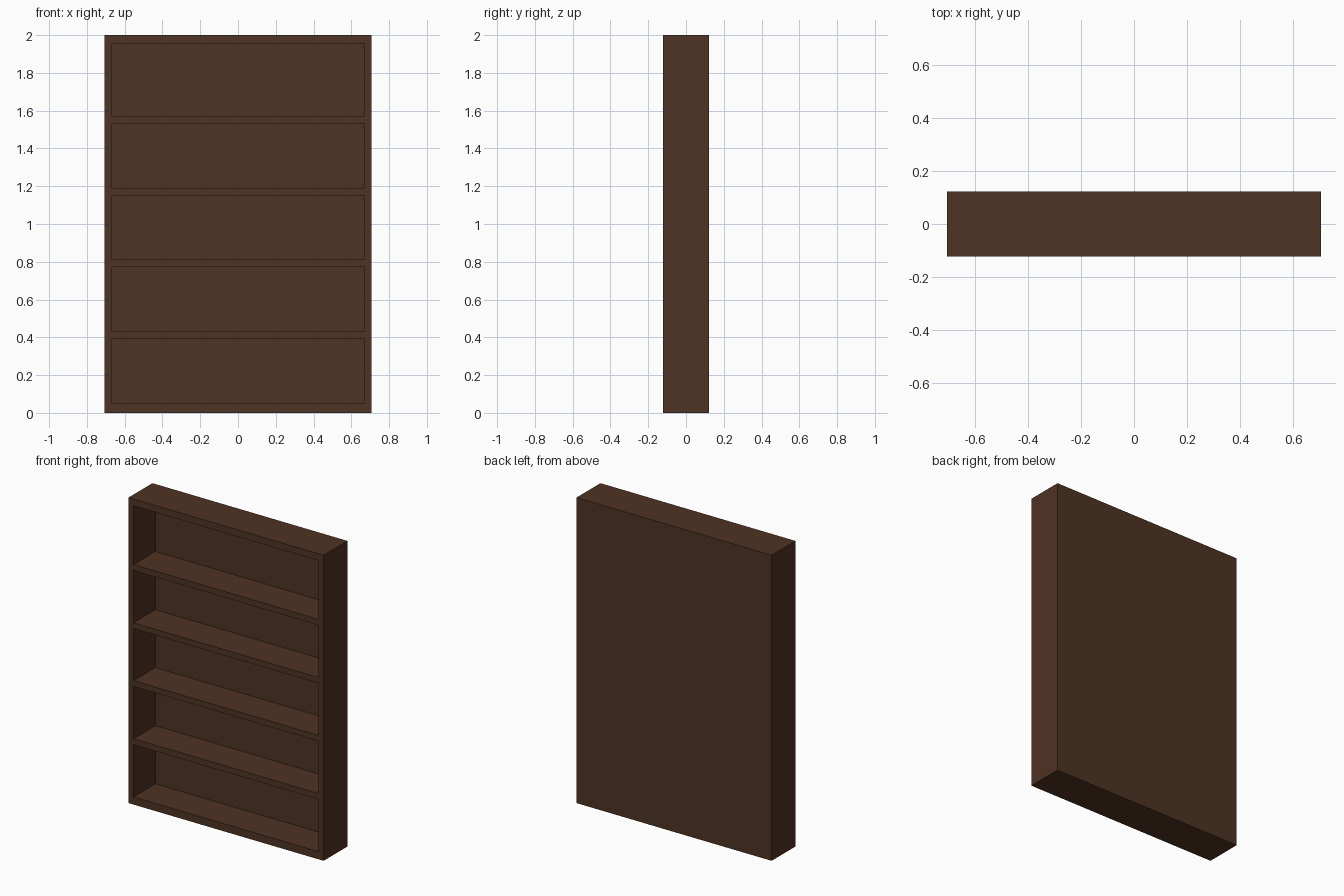
import bpy, bmesh
from mathutils import Vector

if "Cube" in bpy.data.objects:
    bpy.data.objects.remove(bpy.data.objects["Cube"])

HALF_W, HALF_D, HEIGHT = 0.706, 0.123, 2.0
SIDE, BACK = 0.036, 0.021
# opening bottoms and tops, one pair per compartment
OPENINGS = [(0.05, 0.392), (0.431, 0.773), (0.811, 1.152), (1.19, 1.532), (1.571, 1.955)]

wood = bpy.data.materials.new("dark brown wood")
wood.diffuse_color = (0.078, 0.033, 0.017, 1)
wood.use_nodes = True
wood.node_tree.nodes["Principled BSDF"].inputs["Base Color"].default_value = wood.diffuse_color

bm = bmesh.new()

# front plane split into columns (side, opening, side) and rows (shelf, opening, ...)
xs = [-HALF_W, -HALF_W + SIDE, HALF_W - SIDE, HALF_W]
zs = [0.0] + [z for pair in OPENINGS for z in pair] + [HEIGHT]
grid = [[bm.verts.new((x, -HALF_D, z)) for x in xs] for z in zs]
cells = {}
for r in range(len(zs) - 1):
    for c in range(3):
        cells[r, c] = bm.faces.new((grid[r][c], grid[r][c + 1],
                                    grid[r + 1][c + 1], grid[r + 1][c]))
pockets = [cells[r, 1] for r in range(1, len(zs) - 1, 2)]

# outer carcass: extrude the whole front plane to the back, keeping the front
res = bmesh.ops.extrude_face_region(bm, geom=list(cells.values()), use_keep_orig=True)
bmesh.ops.translate(bm, vec=Vector((0, 2 * HALF_D, 0)),
                    verts=[g for g in res["geom"] if isinstance(g, bmesh.types.BMVert)])

# compartments: push each opening in up to the back panel
res = bmesh.ops.extrude_discrete_faces(bm, faces=pockets)
for f in res["faces"]:
    bmesh.ops.translate(bm, vec=Vector((0, 2 * HALF_D - BACK, 0)), verts=list(f.verts))

bmesh.ops.recalc_face_normals(bm, faces=bm.faces[:])
# merge the flat outer faces
bmesh.ops.dissolve_limit(bm, angle_limit=0.01, verts=bm.verts[:], edges=bm.edges[:])

mesh = bpy.data.meshes.new("bookcase")
bm.to_mesh(mesh)
bm.free()
mesh.materials.append(wood)
bpy.context.collection.objects.link(bpy.data.objects.new("bookcase", mesh))
